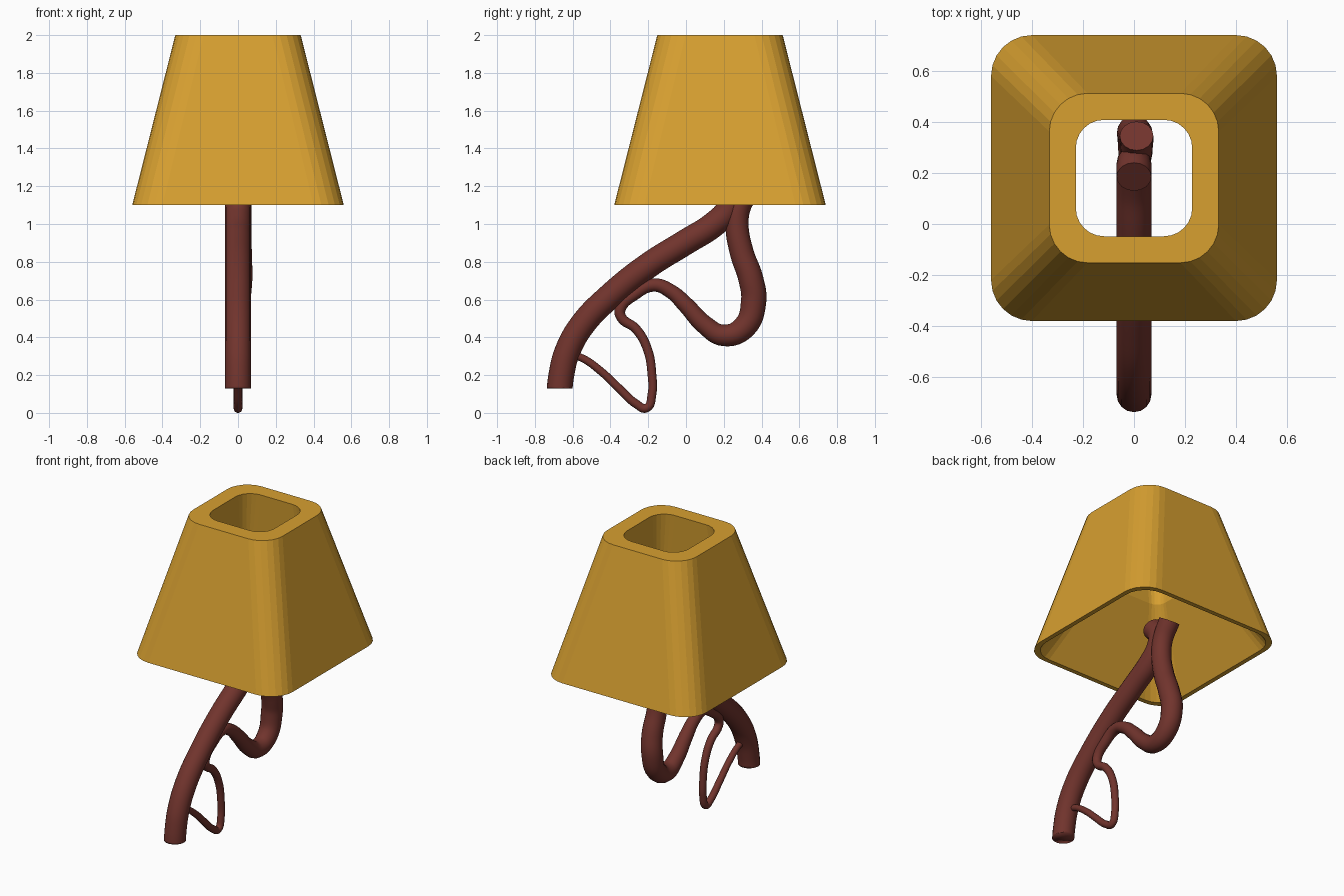
import bpy, bmesh, math

if "Cube" in bpy.data.objects:
    bpy.data.objects.remove(bpy.data.objects["Cube"])


def material(name, color):
    m = bpy.data.materials.new(name)
    m.diffuse_color = (*color, 1)
    m.use_nodes = True
    m.node_tree.nodes["Principled BSDF"].inputs["Base Color"].default_value = m.diffuse_color
    return m


GOLD = material("golden yellow", (0.68, 0.35, 0.03))
BROWN = material("reddish brown", (0.165, 0.034, 0.026))


def rounded_square(half, r, z, cy, seg=6):
    pts = []
    c = half - r
    for q, (sx, sy) in enumerate([(1, 1), (-1, 1), (-1, -1), (1, -1)]):
        for i in range(seg + 1):
            a = math.pi / 2 * (q + i / seg)
            pts.append((sx * c + r * math.cos(a), cy + sy * c + r * math.sin(a), z))
    return pts


# Lamp shade: closed loft of rounded squares (half size, corner radius, z)
def make_shade():
    profile = [(0.56, 0.16, 1.10), (0.332, 0.15, 2.0), (0.228, 0.11, 2.0),
               (0.25, 0.07, 1.58), (0.53, 0.15, 1.10)]
    bm = bmesh.new()
    rings = [[bm.verts.new(p) for p in rounded_square(h, r, z, 0.18)] for h, r, z in profile]
    n = len(rings[0])
    for k in range(len(rings)):
        a, b = rings[k], rings[(k + 1) % len(rings)]
        for i in range(n):
            j = (i + 1) % n
            bm.faces.new((a[i], a[j], b[j], b[i]))
    bmesh.ops.recalc_face_normals(bm, faces=bm.faces)
    me = bpy.data.meshes.new("lamp_shade")
    bm.to_mesh(me)
    bm.free()
    ob = bpy.data.objects.new("lamp_shade", me)
    bpy.context.collection.objects.link(ob)
    me.materials.append(GOLD)


# Branch: tapered tube along points (x, y, z, radius)
def make_branch(name, pts):
    cu = bpy.data.curves.new(name, 'CURVE')
    cu.dimensions = '3D'
    cu.bevel_depth = 1.0
    cu.bevel_resolution = 6
    cu.resolution_u = 6
    cu.use_fill_caps = True
    sp = cu.splines.new('BEZIER')
    sp.bezier_points.add(len(pts) - 1)
    for bp, (x, y, z, r) in zip(sp.bezier_points, pts):
        bp.co = (x, y, z)
        bp.radius = r
        bp.handle_left_type = bp.handle_right_type = 'AUTO'
    ob = bpy.data.objects.new(name, cu)
    bpy.context.collection.objects.link(ob)
    bpy.ops.object.select_all(action='DESELECT')
    ob.select_set(True)
    bpy.context.view_layer.objects.active = ob
    bpy.ops.object.convert(target='MESH')
    ob = bpy.context.view_layer.objects.active
    ob.data.materials.clear()
    ob.data.materials.append(BROWN)
    bpy.ops.object.shade_smooth_by_angle(angle=math.radians(40))
    return ob


make_shade()

# Thick main branch, with its foot cut level
R = 0.068
trunk = make_branch("main_branch", [(0, y, z, R) for y, z in [
    (-0.672, 0.10), (-0.66, 0.2), (-0.63, 0.32), (-0.55, 0.465), (-0.4, 0.62),
    (-0.2, 0.78), (0.0, 0.905), (0.15, 1.0), (0.225, 1.08), (0.235, 1.15), (0.185, 1.22)]])
bm = bmesh.new()
bm.from_mesh(trunk.data)
cut = bmesh.ops.bisect_plane(bm, geom=bm.verts[:] + bm.edges[:] + bm.faces[:],
                             plane_co=(0, 0, 0.13), plane_no=(0, 0, -1), clear_outer=True)
bmesh.ops.holes_fill(bm, edges=[e for e in bm.edges if e.is_boundary and e.verts[0].co.z < 0.14])
bm.to_mesh(trunk.data)
bm.free()

# Second branch looping down and thinning into a tendril
tendril = [
    (0.345, 1.2, .066), (0.285, 1.1, .062), (0.27, 1.0, .061), (0.295, 0.85, .063),
    (0.343, 0.71, .066), (0.358, 0.59, .067), (0.31, 0.455, .063), (0.2, 0.41, .057),
    (0.1, 0.465, .05), (0.0, 0.57, .044), (-0.08, 0.643, .038), (-0.17, 0.677, .035),
    (-0.27, 0.63, .032), (-0.348, 0.55, .029), (-0.342, 0.505, .027), (-0.265, 0.445, .025),
    (-0.205, 0.34, .024), (-0.18, 0.2, .023), (-0.18, 0.1, .023), (-0.21, 0.025, .023),
    (-0.26, 0.045, .023), (-0.36, 0.135, .022), (-0.45, 0.22, .021), (-0.55, 0.29, .02),
    (-0.62, 0.31, .02)]
make_branch("looping_tendril",
            [(0.01 if z > 0.7 else 0.0, y, z, r) for y, z, r in tendril])
